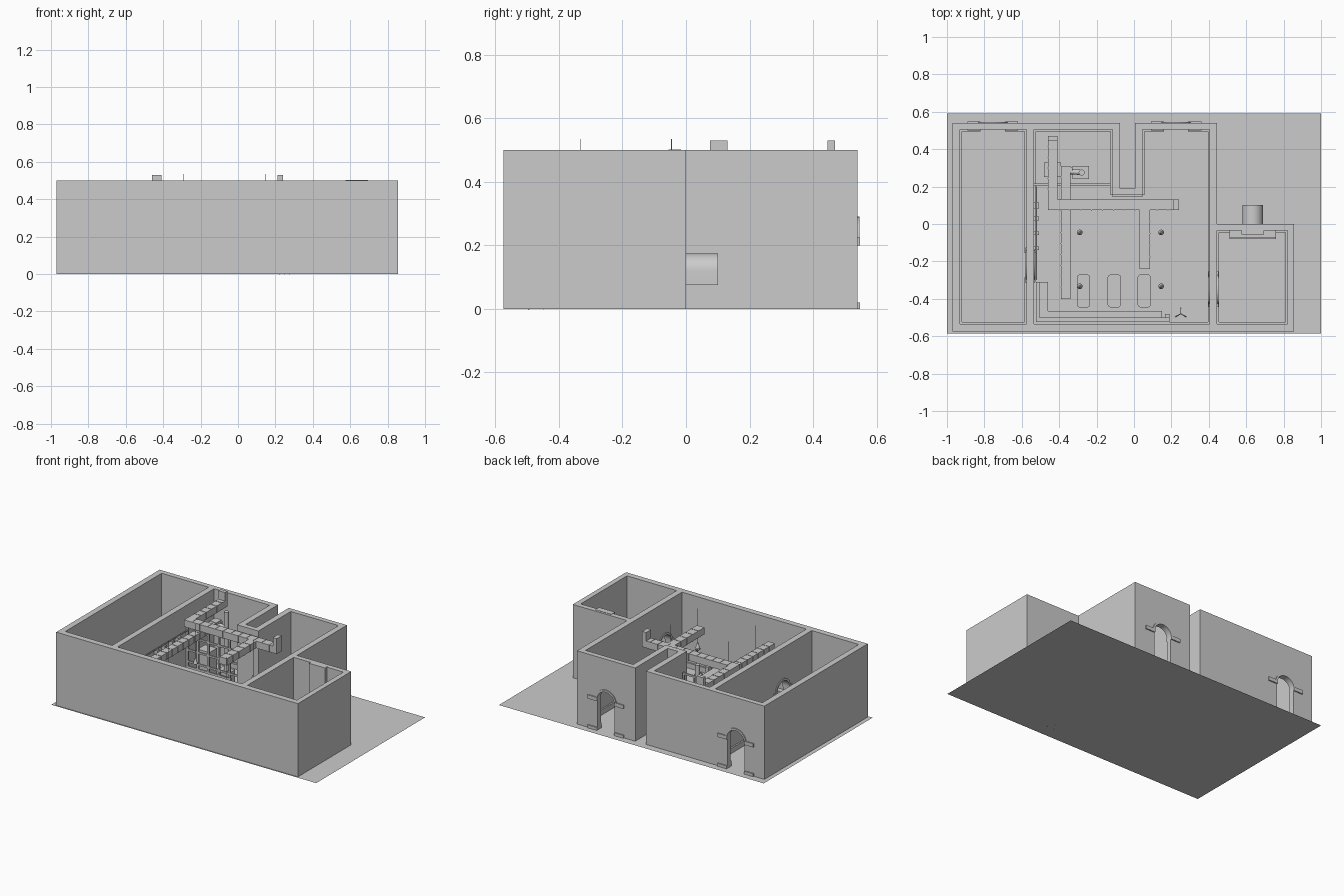
import bpy, bmesh, math
from mathutils import Vector, Matrix

if "Cube" in bpy.data.objects:
    bpy.data.objects.remove(bpy.data.objects["Cube"])


def finish(name, bm):
    bmesh.ops.recalc_face_normals(bm, faces=bm.faces)
    me = bpy.data.meshes.new(name)
    bm.to_mesh(me)
    bm.free()
    ob = bpy.data.objects.new(name, me)
    bpy.context.collection.objects.link(ob)
    return ob


def add_box(bm, x0, x1, y0, y1, z0, z1):
    m = Matrix.Translation(((x0 + x1) / 2, (y0 + y1) / 2, (z0 + z1) / 2)) @ Matrix.Diagonal((x1 - x0, y1 - y0, z1 - z0, 1))
    bmesh.ops.create_cube(bm, size=1, matrix=m)


def boxes(name, *dims):
    bm = bmesh.new()
    for d in dims:
        add_box(bm, *d)
    return finish(name, bm)


def prism(name, pts, vec):
    bm = bmesh.new()
    f = bm.faces.new([bm.verts.new(p) for p in pts])
    ext = bmesh.ops.extrude_face_region(bm, geom=[f])["geom"]
    bmesh.ops.translate(bm, vec=vec, verts=[v for v in ext if isinstance(v, bmesh.types.BMVert)])
    return finish(name, bm)


def cyl(name, a, b, r, r2=None, n=16):
    a, b = Vector(a), Vector(b)
    bm = bmesh.new()
    m = Matrix.Translation((a + b) / 2) @ (b - a).to_track_quat('Z', 'Y').to_matrix().to_4x4()
    bmesh.ops.create_cone(bm, cap_ends=True, segments=n, radius1=r, radius2=r if r2 is None else r2,
                          depth=(b - a).length, matrix=m)
    return finish(name, bm)


def arch(r, spring, z0, n=16):
    arc = [(r * math.cos(math.pi * i / n), spring + r * math.sin(math.pi * i / n)) for i in range(n + 1)]
    return [(r, z0)] + arc + [(-r, z0)]


def cut(ob, cutters):
    for c in cutters:
        m = ob.modifiers.new("cut", 'BOOLEAN')
        m.operation, m.object, m.solver = 'DIFFERENCE', c, 'EXACT'
    bpy.context.view_layer.update()
    me = bpy.data.meshes.new_from_object(ob.evaluated_get(bpy.context.evaluated_depsgraph_get()))
    ob.modifiers.clear()
    ob.data = me


# ground sheet
bm = bmesh.new()
bm.faces.new([bm.verts.new(p) for p in [(-1, -.585, 0), (1, -.585, 0), (1, .59, 0), (-1, .59, 0)]])
finish("ground_sheet", bm)

# walls: solid footprint with rooms and doorways cut out
outer = [(-.97, -.575), (.855, -.575), (.855, 0), (.445, 0), (.445, .54), (.005, .54), (.005, .19),
         (-.075, .19), (-.075, .54), (-.97, .54)]
rooms = [
    [(-.93, -.535), (-.575, -.535), (-.575, .505), (-.93, .505)],
    [(-.535, -.535), (.405, -.535), (.405, .505), (.045, .505), (.045, .155), (-.115, .155), (-.115, .505), (-.535, .505)],
    [(.445, -.535), (.82, -.535), (.82, -.035), (.445, -.035)]]
walls = prism("walls", [(x, y, 0) for x, y in outer], (0, 0, .5))
cutters = [prism("room_cutter", [(x, y, -.1) for x, y in r], (0, 0, .8)) for r in rooms]
R, SPRING = .065, .212
back_doors, side_doors = [-.755, .225], [(-.555, -.22), (.425, -.35)]
for cx in back_doors:
    cutters.append(prism("door_cutter", [(cx + u, .45, z) for u, z in arch(R, SPRING, -.05)], (0, .15, 0)))
for cx, cy in side_doors:
    cutters.append(prism("door_cutter", [(cx - .03, cy + u, z) for u, z in arch(R, SPRING, -.05)], (.06, 0, 0)))
oven_cut = prism("oven_cutter", [(.635 + u, -.12, z) for u, z in arch(.045, .12, .085)], (0, .21, 0))
cut(walls, cutters + [oven_cut])

# vaulted oven chamber, chimney breast and oven surround
vault = prism("oven_vault", [(.635 + u, -.001, z) for u, z in arch(.055, .12, .075)], (0, .102, 0))
breast = boxes("chimney_breast", (.575, .695, -.055, -.015, 0, .502))
surround = prism("oven_surround", [(.635 + u, -.07, z) for u, z in arch(.09, .12, 0)], (0, .034, 0))
for ob in (vault, breast, surround):
    cut(ob, [oven_cut])
boxes("oven_ledge", (.51, .76, -.08, -.036, .06, .08), (.525, .745, -.065, -.036, 0, .06))
boxes("mantel_shelf", (.51, .76, -.075, -.036, .225, .24))


# door plinths, imposts and arch bands
def band(name, f, vec):
    bm = bmesh.new()
    a, b = arch(R, SPRING, SPRING)[1:-1], arch(R + .014, SPRING, SPRING)[1:-1]
    va, vb = [[bm.verts.new(f(u, z)) for u, z in p] for p in (a, b)]
    fs = [bm.faces.new((va[i], va[i + 1], vb[i + 1], vb[i])) for i in range(len(a) - 1)]
    ext = bmesh.ops.extrude_face_region(bm, geom=fs)["geom"]
    bmesh.ops.translate(bm, vec=vec, verts=[v for v in ext if isinstance(v, bmesh.types.BMVert)])
    finish(name, bm)


for cx in back_doors:
    dims = [(cx + s * .1 - .035, cx + s * .1 + .035, .5, .548, a, b) for s in (-1, 1) for a, b in ((0, .02), (.2, .225))]
    boxes("back_door_trim", *dims)
    band("back_door_arch", lambda u, z: (cx + u, .54, z), (0, .006, 0))
for cx, cy in side_doors:
    dims = [(cx - .026, cx + .026, cy + s * .08 - .015, cy + s * .08 + .015, a, b) for s in (-1, 1) for a, b in ((0, .02), (.2, .222))]
    boxes("inner_door_trim", *dims)
    for s in (-1, 1):
        band("inner_door_arch", lambda u, z: (cx + s * .02, cy + u, z), (s * .006, 0, 0))

# skirting boards, left open at the doorways
openings = [(cx, .505) for cx in back_doors] + [(-.575, -.22), (-.535, -.22), (.405, -.35), (.445, -.35)]
for r in rooms:
    bm = bmesh.new()
    for i, p in enumerate(r):
        p, q = Vector(p), Vector(r[(i + 1) % len(r)])
        d = (q - p).normalized()
        n = Vector((-d.y, d.x)) * .01
        stops = [0, (q - p).length]
        for o in openings:
            rel = Vector(o) - p
            if abs(rel.cross(d)) < .004 and 0 < rel.dot(d) < stops[-1]:
                stops[1:1] = [rel.dot(d) - R, rel.dot(d) + R]
        for a, b in zip(stops[::2], stops[1::2]):
            u, v = p + d * a, p + d * b + n
            add_box(bm, min(u.x, v.x), max(u.x, v.x), min(u.y, v.y), max(u.y, v.y), 0, .035)
    finish("skirting", bm)

# glazed-style lattice partition of the back corner
bars = [(x - .006, x + .006, .205, .217, 0, .38) for x in [-.529 + .0796 * i for i in range(6)]]
bars += [(-.535, -.125, .206, .216, z - .006, z + .006) for z in (.12, .2, .29, .374)]
boxes("partition_lattice", *bars, (-.535, -.2, .206, .216, 0, .09))


# ducts with flange bands
def duct(name, x0, x1, y0, y1, z0, z1):
    dims = [(x0, x1, y0, y1, z0, z1)]
    along_x = x1 - x0 > y1 - y0
    length = max(x1 - x0, y1 - y0)
    n = max(2, round(length / .06))
    e, t = .002, .002
    for i in range(1, n):
        o = length * i / n
        if along_x:
            dims.append((x0 + o - t, x0 + o + t, y0 - e, y1 + e, z0 - e, z1 + e))
        else:
            dims.append((x0 - e, x1 + e, y0 + o - t, y0 + o + t, z0 - e, z1 + e))
    boxes(name, *dims)


duct("main_duct", -.46, .24, .075, .13, .425, .472)
duct("rear_duct", -.46, -.41, .13, .47, .425, .472)
duct("branch_duct", .03, .085, -.24, .075, .425, .472)
duct("lower_duct", -.39, -.34, -.4, .31, .37, .415)
boxes("duct_risers", (.21, .24, .075, .13, .472, .53), (-.46, -.41, .445, .47, .472, .53))
boxes("duct_spur", (-.39, -.33, .275, .305, .375, .41))
cyl("flue_elbow", (-.34, .28, .39), (-.275, .275, .39), .014)
cyl("flue_pipe", (-.28, .275, .1), (-.28, .275, .5), .016)
boxes("kitchen_oven", (-.48, -.39, .25, .33, 0, .2), (-.33, -.24, .24, .31, 0, .1))

# hanging lamps
for x in (-.29, .145):
    for y in (-.333, -.045):
        cyl("lamp_rod", (x, y, .29), (x, y, .535), .0015, n=6)
        cyl("lamp_shade", (x, y, .265), (x, y, .3), .015, .005)

# round-ended tables on disc pedestals
for x in (-.27, -.105, .055):
    w, r, pts = .036, .018, []
    for k, (sx, sy) in enumerate(((1, 1), (-1, 1), (-1, -1), (1, -1))):
        for j in range(6):
            a = math.radians(90 * k + 18 * j)
            pts.append((x + sx * (w - r) + r * math.cos(a), -.358 + sy * (.088 - r) + r * math.sin(a), .098))
    prism("table_top", pts, (0, 0, .01))
    cyl("table_post", (x, -.358, .006), (x, -.358, .1), .006)
    cyl("table_foot", (x, -.358, 0), (x, -.358, .008), .026)

# corner bench with backrest
boxes("corner_bench", (-.525, .15, -.525, -.465, 0, .06), (-.525, -.46, -.465, -.31, 0, .06),
      (-.525, .19, -.525, -.5, .06, .12), (-.525, -.505, -.5, -.31, .06, .12), (.165, .19, -.515, -.48, 0, .07))

# coat stand
cyl("stand_post", (.25, -.48, 0), (.25, -.48, .19), .004, n=8)
for k in range(3):
    a = math.radians(90 + 120 * k)
    d = Vector((math.cos(a), math.sin(a), 0)) * .032
    c = Vector((.25, -.48, 0))
    cyl("stand_leg", c + d, c + Vector((0, 0, .04)), .003, n=6)
    cyl("stand_hook", c + Vector((0, 0, .16)), c + d * .7 + Vector((0, 0, .18)), .003, n=6)

# wall rail and small wall fittings
cyl("wall_rail", (-.522, -.3, .335), (-.522, .2, .335), .004, n=8)
for y, s in ((.1, .016), (.03, .01), (-.05, .01), (-.13, .01)):
    boxes("wall_fitting", (-.535, -.508, y - s, y + s, .29, .33))

# remove helpers and smooth the round parts
for ob in list(bpy.data.objects):
    if "cutter" in ob.name:
        bpy.data.objects.remove(ob)
bpy.ops.object.select_all(action='DESELECT')
for ob in bpy.data.objects:
    if ob.name.startswith(("walls", "oven_vault", "lamp", "table", "flue")):
        ob.select_set(True)
        bpy.context.view_layer.objects.active = ob
bpy.ops.object.shade_smooth_by_angle()
